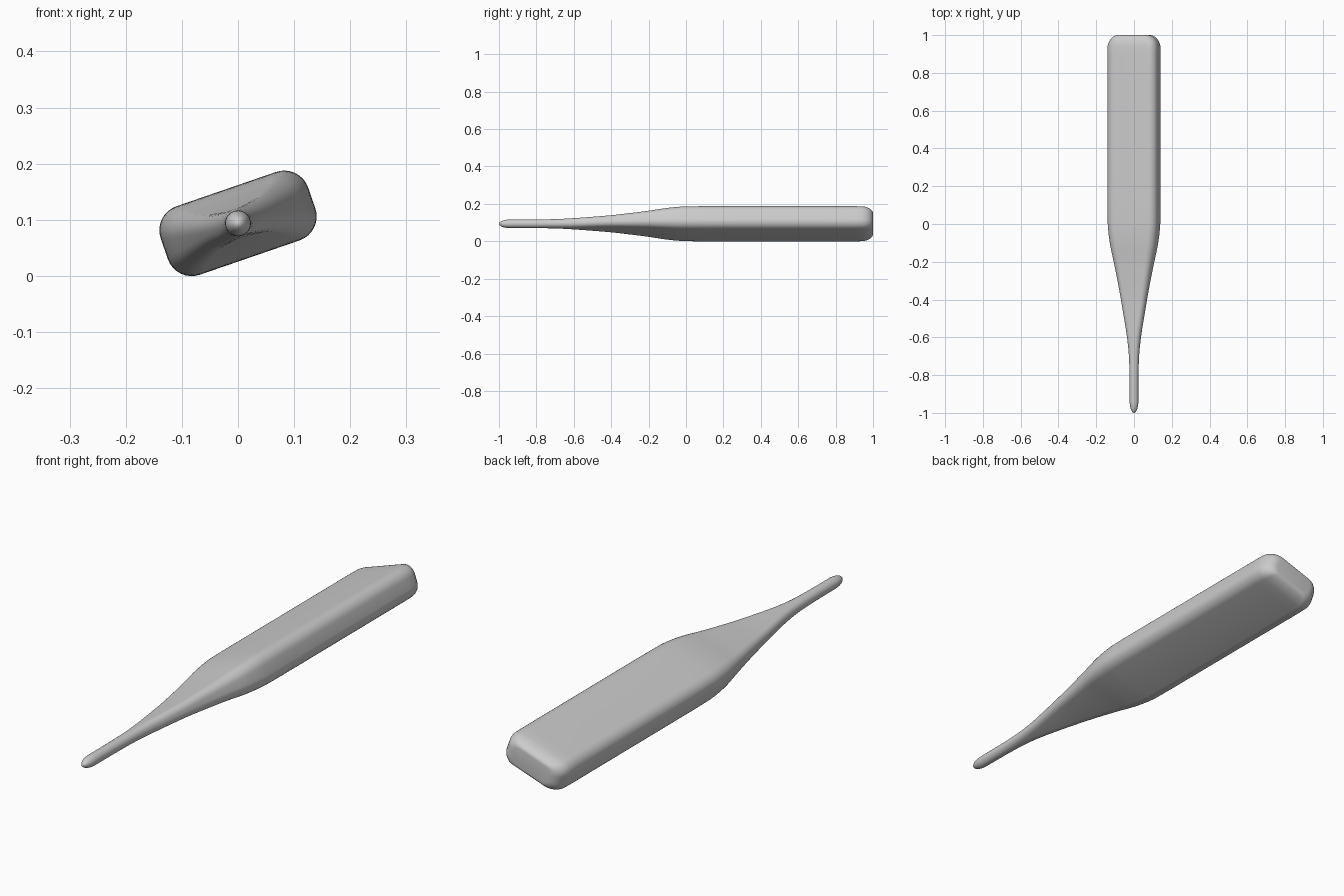
import bpy, bmesh, math

if "Cube" in bpy.data.objects:
    bpy.data.objects.remove(bpy.data.objects["Cube"])

TILT = math.radians(19)
CENTRE_Z = 0.0937
CORNER = 8


def section(y, a, b, r):
    """Tilted rounded-rectangle ring: half width a, half thickness b, corner r."""
    r = min(r, a, b)
    ring = []
    for q, (sx, sz) in enumerate([(1, 1), (-1, 1), (-1, -1), (1, -1)]):
        for i in range(CORNER + 1):
            t = (q + i / CORNER) * math.pi / 2
            u = sx * (a - r) + r * math.cos(t)
            v = sz * (b - r) + r * math.sin(t)
            ring.append((u * math.cos(TILT) - v * math.sin(TILT), y,
                         CENTRE_Z + u * math.sin(TILT) + v * math.cos(TILT)))
    return ring


def smooth(points, steps=4):
    """Catmull-Rom interpolation through the station values."""
    out = []
    for i in range(1, len(points) - 2):
        p0, p1, p2, p3 = points[i - 1:i + 3]
        for s in range(steps):
            t = s / steps
            out.append([0.5 * (2 * q1 + (q2 - q0) * t + (2 * q0 - 5 * q1 + 4 * q2 - q3) * t * t
                        + (3 * q1 - q0 - 3 * q2 + q3) * t ** 3)
                        for q0, q1, q2, q3 in zip(p0, p1, p2, p3)])
    return out + [points[-2]]


stations = []
# rounded tip of the handle
for i in range(7):
    t = math.radians(6 + 84 * i / 6)
    r = 0.023 * math.sin(t)
    stations.append((-0.94 - 0.06 * math.cos(t), r, r, r))
# taper from round handle to flat body
taper = [(-1.06, .023, .023, .023), (-0.94, .023, .023, .023), (-0.82, .0235, .023, .0228),
         (-0.70, .027, .0235, .0228), (-0.60, .037, .026, .024), (-0.50, .053, .0285, .0255),
         (-0.40, .070, .032, .027), (-0.30, .088, .039, .031), (-0.20, .108, .047, .036),
         (-0.10, .128, .058, .043), (0.0, .138, .064, .045), (0.10, .1385, .064, .045)]
stations += smooth(taper)[1:]
# straight body
stations += [(y, .139, .0645, .045) for y in (0.1, 0.4, 0.7, 0.9)]
# rounded butt end
for i in range(1, 9):
    t = math.radians(90 * i / 8)
    k = 1 - math.cos(t)
    stations.append((0.93 + 0.07 * math.sin(t), .139 - .055 * k, .0645 - .028 * k, .045 - .02 * k))

bm = bmesh.new()
rings = [[bm.verts.new(p) for p in section(*s)] for s in stations]
for lo, hi in zip(rings, rings[1:]):
    n = len(lo)
    for i in range(n):
        bm.faces.new((lo[i], lo[(i + 1) % n], hi[(i + 1) % n], hi[i]))
bm.faces.new(rings[0])
bm.faces.new(rings[-1])
bmesh.ops.remove_doubles(bm, verts=bm.verts, dist=1e-5)
bmesh.ops.recalc_face_normals(bm, faces=bm.faces)
mesh = bpy.data.meshes.new("tapered_paddle")
bm.to_mesh(mesh)
bm.free()
paddle = bpy.data.objects.new("tapered_paddle", mesh)
bpy.context.collection.objects.link(paddle)
for p in mesh.polygons:
    p.use_smooth = True
